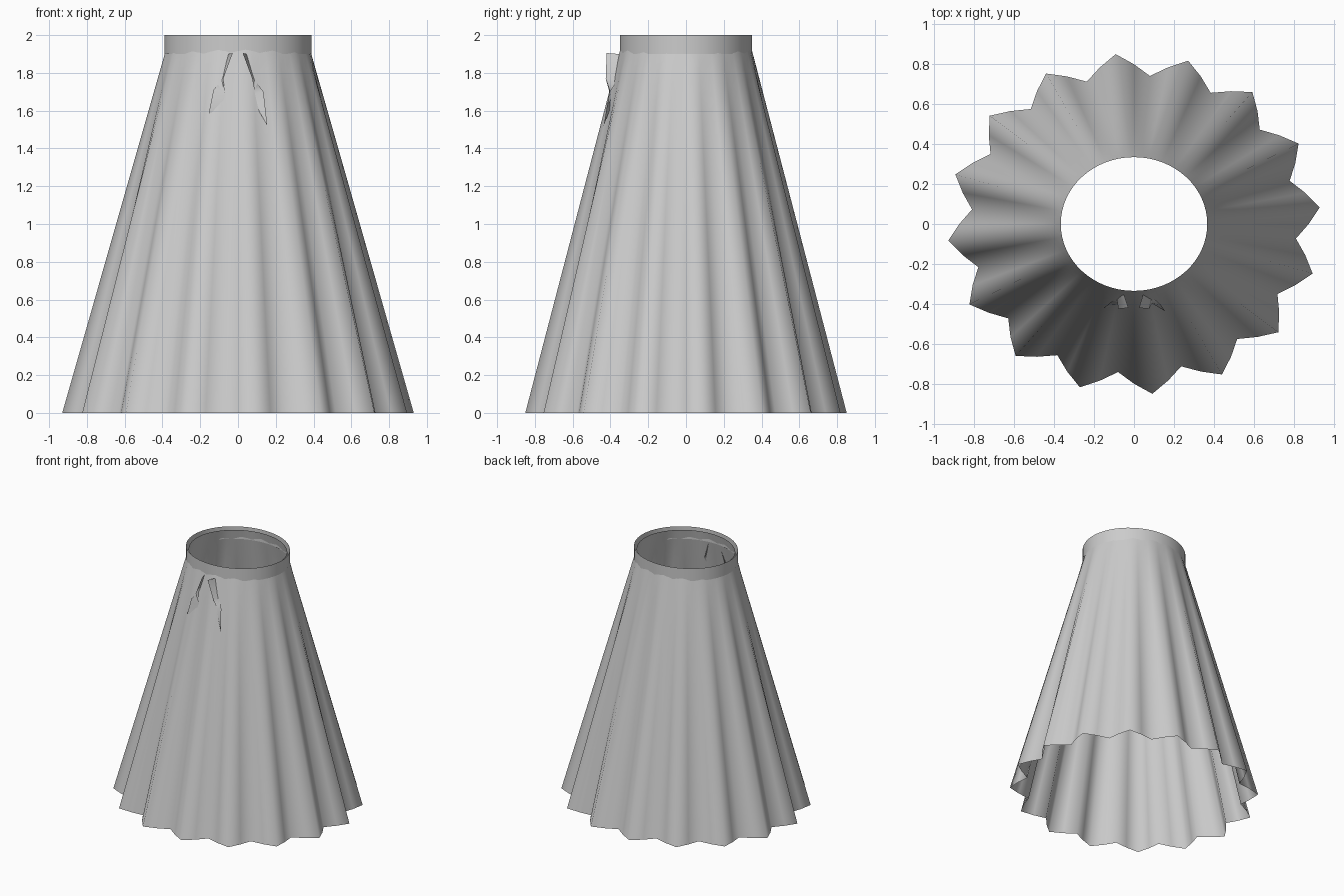
import bpy, bmesh
from math import sin, cos, pi

if "Cube" in bpy.data.objects:
    bpy.data.objects.remove(bpy.data.objects["Cube"])

SEG, FOLDS, ROWS = 64, 16, 24


def grid_object(name, rows, closed):
    """Skin rows of points into a surface, smooth shaded."""
    bm = bmesh.new()
    vr = [[bm.verts.new(p) for p in row] for row in rows]
    n = len(rows[0])
    for a, b in zip(vr, vr[1:]):
        for i in range(n if closed else n - 1):
            j = (i + 1) % n
            bm.faces.new((a[i], a[j], b[j], b[i]))
    me = bpy.data.meshes.new(name)
    bm.to_mesh(me)
    bm.free()
    for p in me.polygons:
        p.use_smooth = True
    ob = bpy.data.objects.new(name, me)
    bpy.context.collection.objects.link(ob)
    return ob


def ring(rx, ry, z, fold=0.0):
    pts = []
    for i in range(SEG):
        a = 2 * pi * i / SEG
        k = 1 + fold * sin(FOLDS * a)
        pts.append((rx * k * cos(a), ry * k * sin(a), z))
    return pts


# Pleated skirt: open flared cone whose folds deepen towards the hem
rows = []
for r in range(ROWS + 1):
    t = 1 - r / ROWS
    rx, ry = 0.367 + 0.508 * t, 0.335 + 0.465 * t
    amp = 0.06 * t
    rows.append(ring(rx, ry, 1.98 * (1 - t), amp / rx))
grid_object("skirt", rows, True)

# Waistband: open tube around the top of the skirt
grid_object("waistband", [ring(0.39, 0.35, 1.9), ring(0.39, 0.35, 2.0)], True)

# Two ribbon tails, edge-on at the waist and twisting flat onto the skirt
left = [((-0.028, -0.42, 1.905), (-0.05, -0.355, 1.90)),
        ((-0.078, -0.425, 1.77), (-0.088, -0.365, 1.76)),
        ((-0.068, -0.400, 1.68), (-0.13, -0.405, 1.71)),
        ((-0.100, -0.410, 1.60), (-0.155, -0.422, 1.585))]
right = [((0.025, -0.42, 1.905), (0.045, -0.355, 1.90)),
         ((0.075, -0.425, 1.77), (0.090, -0.365, 1.76)),
         ((0.090, -0.398, 1.69), (0.135, -0.405, 1.70)),
         ((0.110, -0.405, 1.60), (0.155, -0.436, 1.52))]
grid_object("left_ribbon", left, False)
grid_object("right_ribbon", right, False)
